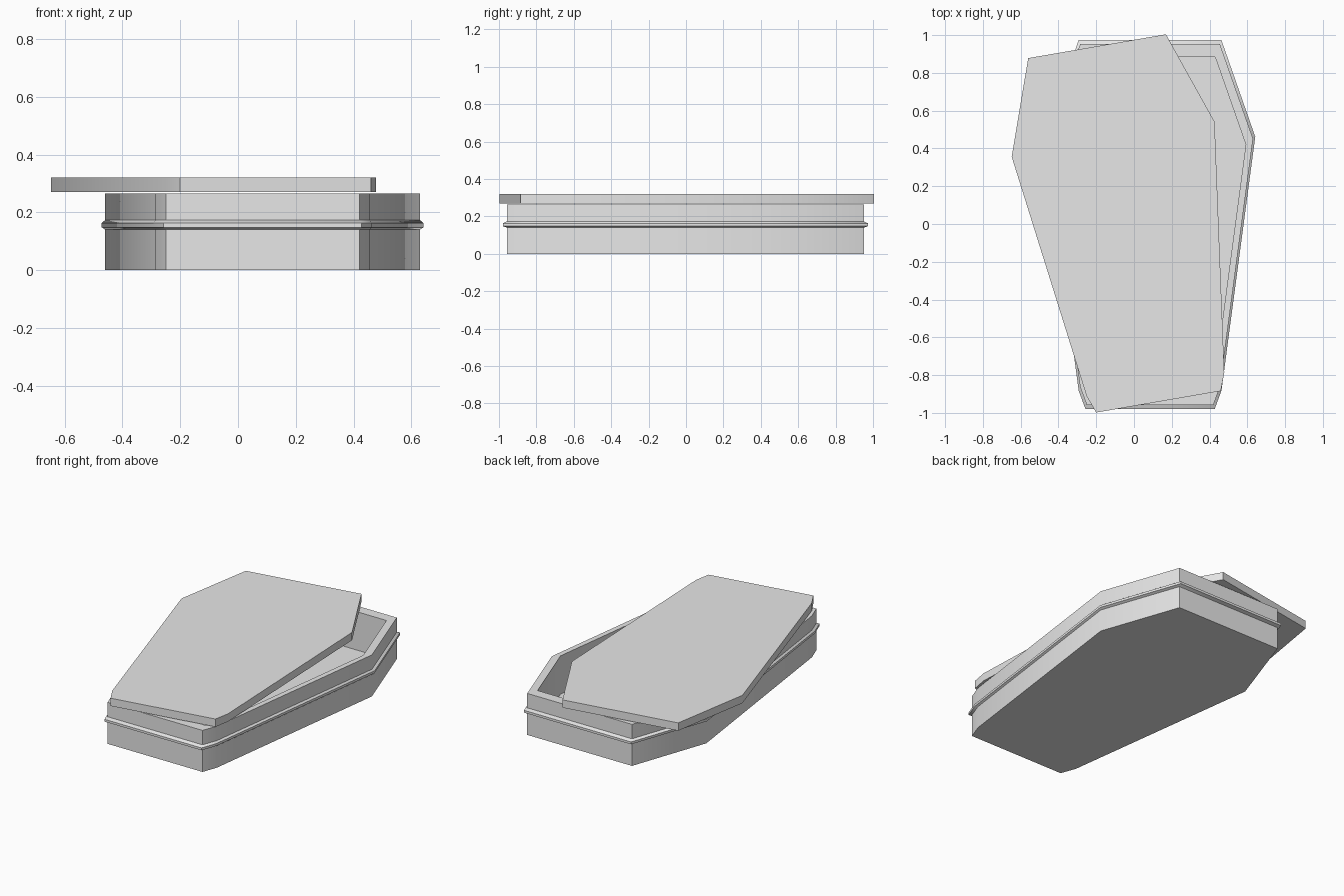
import bpy, bmesh, math

cube = bpy.data.objects.get("Cube")
if cube:
    bpy.data.objects.remove(cube, do_unlink=True)

stone = bpy.data.materials.new("stone_grey")
stone.use_nodes = True
stone.diffuse_color = (0.8, 0.8, 0.8, 1)
stone.node_tree.nodes["Principled BSDF"].inputs["Base Color"].default_value = (0.8, 0.8, 0.8, 1)

# Half outline from head to foot, mirrored into a closed loop
half = [(0.37, 0.955), (0.545, 0.455), (0.37, -0.86), (0.335, -0.955)]
outline = half + [(-x, y) for x, y in reversed(half)]


def loft(name, rings, angle):
    """Stack scaled copies of the outline, given as (scale, z), and cap both ends."""
    bm = bmesh.new()
    loops = [[bm.verts.new((x * s, y * s, z)) for x, y in outline] for s, z in rings]
    n = len(outline)
    for a, b in zip(loops, loops[1:]):
        for i in range(n):
            j = (i + 1) % n
            bm.faces.new((a[i], a[j], b[j], b[i]))
    bm.faces.new(loops[0])
    bm.faces.new(loops[-1])
    bmesh.ops.recalc_face_normals(bm, faces=bm.faces)
    mesh = bpy.data.meshes.new(name)
    bm.to_mesh(mesh)
    bm.free()
    mesh.materials.append(stone)
    obj = bpy.data.objects.new(name, mesh)
    bpy.context.collection.objects.link(obj)
    bpy.ops.object.select_all(action='DESELECT')
    obj.select_set(True)
    bpy.context.view_layer.objects.active = obj
    bpy.ops.object.shade_smooth_by_angle(angle=math.radians(angle))
    return obj


# Hollow box with a raised band around the outside
box = loft("coffin_box", [
    (1, 0), (1, 0.14), (1.022, 0.148), (1.022, 0.163), (1, 0.173),
    (1, 0.265), (0.93, 0.265), (0.93, 0.02)], 35)
box.location = (0.085, -0.003, 0)

# Flat lid, turned askew on top of the box
lid = loft("coffin_lid", [(1, 0.27), (1, 0.32)], 30)
lid.location = (-0.033, 0, 0)
lid.rotation_euler.z = math.radians(9.8)
